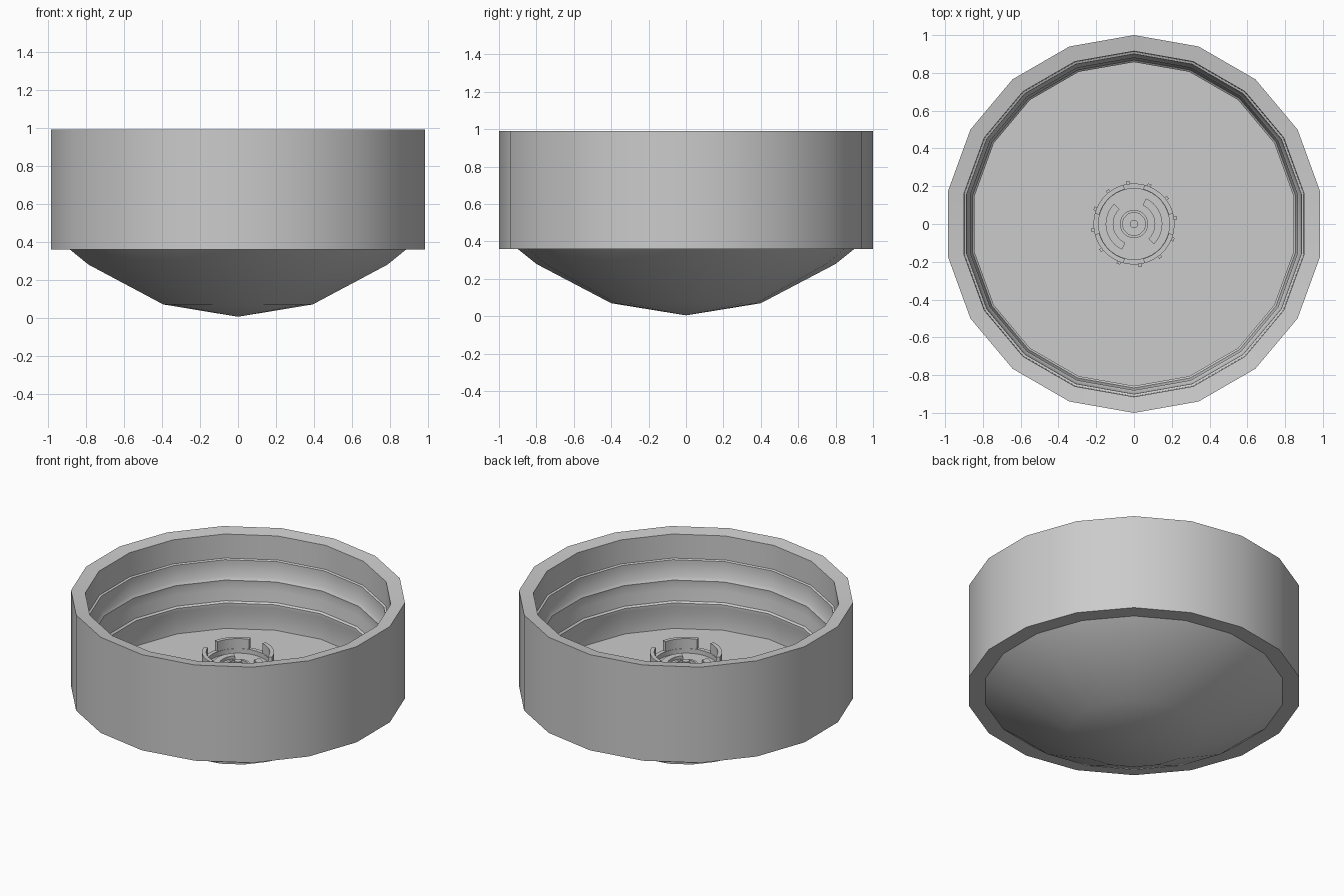
import bpy, bmesh, math

if "Cube" in bpy.data.objects:
    bpy.data.objects.remove(bpy.data.objects["Cube"])

grey = bpy.data.materials.new("light_grey")
grey.use_nodes = True
colour = (0.6, 0.6, 0.6, 1)
grey.diffuse_color = colour
grey.node_tree.nodes["Principled BSDF"].inputs["Base Color"].default_value = colour


def revolve(name, profile, sides, start=90, sweep=360, closed=True):
    """Turn an (r, z) profile about z; a partial sweep gets end caps."""
    bm = bmesh.new()
    full = sweep == 360
    rings = []
    for i in range(sides if full else sides + 1):
        a = math.radians(start + sweep * i / sides)
        rings.append([bm.verts.new((r * math.cos(a), r * math.sin(a), z)) for r, z in profile])
    count = len(profile)
    for i in range(sides):
        a, b = rings[i], rings[(i + 1) % len(rings)]
        for j in range(count if closed else count - 1):
            k = (j + 1) % count
            bm.faces.new((a[j], b[j], b[k], a[k]))
    if not full:
        bm.faces.new(rings[0])
        bm.faces.new(rings[-1])
    bmesh.ops.remove_doubles(bm, verts=bm.verts, dist=0.0005)
    bmesh.ops.recalc_face_normals(bm, faces=bm.faces)
    mesh = bpy.data.meshes.new(name)
    bm.to_mesh(mesh)
    bm.free()
    mesh.materials.append(grey)
    obj = bpy.data.objects.new(name, mesh)
    bpy.context.collection.objects.link(obj)
    bpy.ops.object.select_all(action="DESELECT")
    obj.select_set(True)
    bpy.context.view_layer.objects.active = obj
    bpy.ops.object.shade_smooth_by_angle(angle=math.radians(30))
    return obj


def band(r0, r1, z0, z1):
    return [(r0, z0), (r1, z0), (r1, z1), (r0, z1)]


# Cap shell: outer wall, sloped rim, stepped inner wall, flat floor, domed underside
revolve("cap_shell", [
    (0, 0.005), (0.4, 0.07), (0.8, 0.28), (0.9, 0.36),
    (1, 0.36), (1, 0.99), (0.915, 0.977), (0.912, 0.82),
    (0.9, 0.815), (0.9, 0.795), (0.893, 0.71), (0.88, 0.69),
    (0.882, 0.67), (0.878, 0.63), (0.868, 0.56), (0.857, 0.55),
    (0.857, 0.53), (0.87, 0.48), (0.862, 0.38), (0, 0.38),
], 18, closed=False)

# Central socket with a raised collar broken by gaps
FLOOR, SHELF, TOP = 0.375, 0.55, 0.625
revolve("socket_wall", band(0.188, 0.215, FLOOR, SHELF + 0.01), 36)
for i in range(4):
    revolve("collar_segment", band(0.19, 0.215, SHELF, TOP), 8, start=15 + 90 * i, sweep=60)

# Small grip ribs around the socket
for i in range(12):
    revolve("grip_rib", band(0.21, 0.228, FLOOR, SHELF), 1, start=6 + 30 * i, sweep=5)

# Socket base, opposed arc ridges and centre pin
revolve("socket_base", [(0, FLOOR), (0.19, FLOOR), (0.19, 0.53), (0, 0.53)], 32, closed=False)
for start in (135, 315):
    revolve("arc_ridge", band(0.11, 0.15, 0.52, 0.55), 12, start=start, sweep=110)
revolve("inner_ridge", band(0.06, 0.075, 0.52, 0.545), 24)
revolve("centre_pin", [(0, 0.52), (0.022, 0.52), (0.022, 0.57), (0, 0.57)], 16, closed=False)
